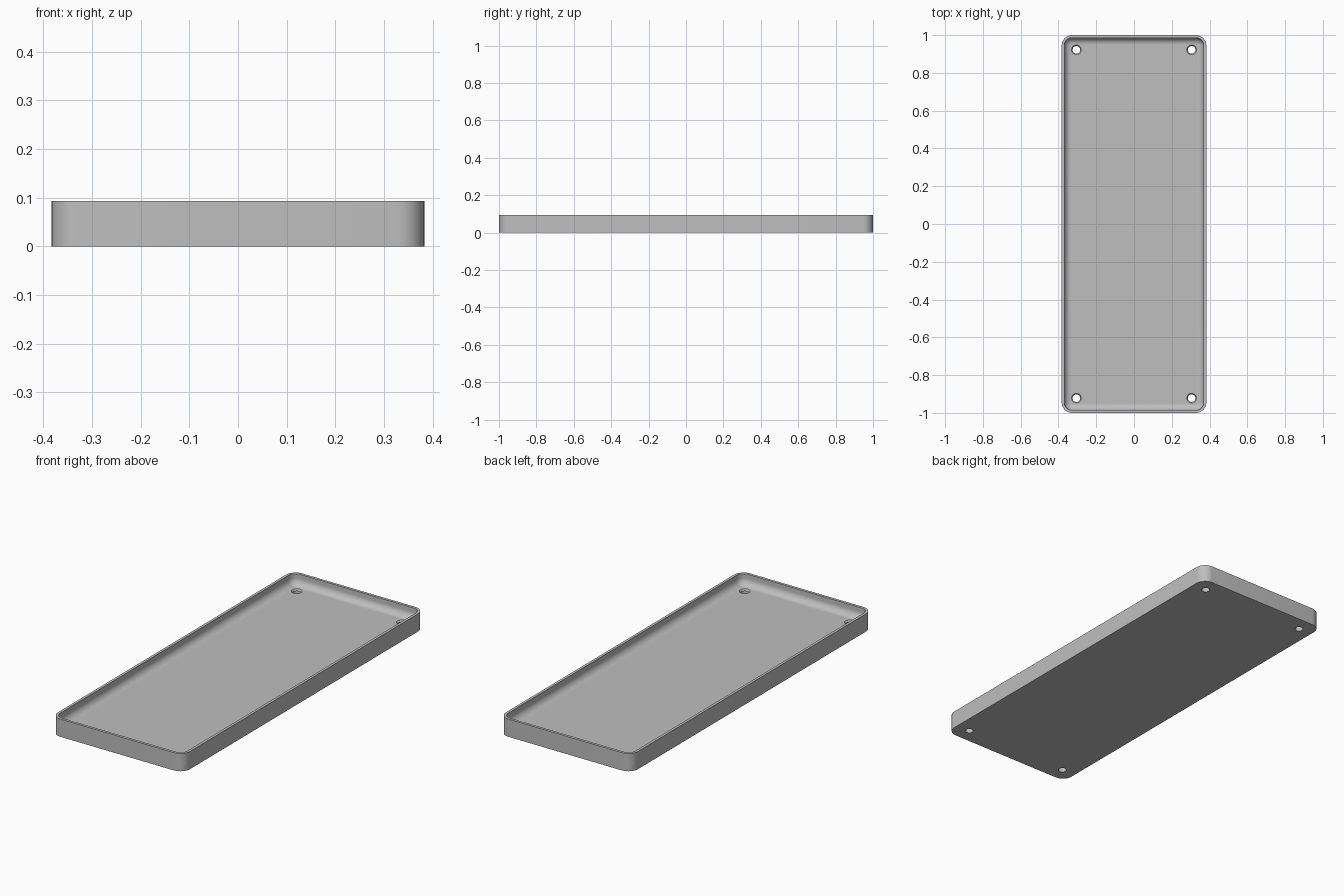
import bpy
import bmesh
from math import sin, cos, pi

cube = bpy.data.objects.get("Cube")
if cube:
    bpy.data.objects.remove(cube, do_unlink=True)

HALF_X, HALF_Y, HEIGHT = 0.383, 1.0, 0.093
CORNER, WALL, FLOOR, FILLET = 0.055, 0.014, 0.036, 0.035
HOLE_X, HOLE_Y = 0.305, 0.922

grey = bpy.data.materials.new("light grey")
grey.use_nodes = True
colour = (0.52, 0.52, 0.52, 1)
grey.diffuse_color = colour
grey.node_tree.nodes["Principled BSDF"].inputs["Base Color"].default_value = colour


def add_object(name, bm):
    bmesh.ops.recalc_face_normals(bm, faces=bm.faces)
    mesh = bpy.data.meshes.new(name)
    bm.to_mesh(mesh)
    bm.free()
    mesh.materials.append(grey)
    obj = bpy.data.objects.new(name, mesh)
    bpy.context.collection.objects.link(obj)
    return obj


def rounded_loop(bm, inset, z, steps=10):
    """Ring of vertices round a rounded rectangle, inset from the outer edge."""
    r = CORNER - inset
    ring = []
    for i, (sx, sy) in enumerate([(1, 1), (-1, 1), (-1, -1), (1, -1)]):
        for k in range(steps + 1):
            a = (i + k / steps) * pi / 2
            ring.append(bm.verts.new((sx * (HALF_X - CORNER) + r * cos(a),
                                      sy * (HALF_Y - CORNER) + r * sin(a), z)))
    return ring


def skin(bm, rings):
    """Join successive rings with quads and cap both ends."""
    for a, b in zip(rings, rings[1:]):
        n = len(a)
        for i in range(n):
            j = (i + 1) % n
            bm.faces.new((a[i], a[j], b[j], b[i]))
    bm.faces.new(rings[0])
    bm.faces.new(rings[-1])


# Tray: outer wall, flat rim, inner wall and rounded cove down to the floor
profile = [(0, 0), (0, HEIGHT), (WALL, HEIGHT)]
for k in range(9):
    a = k / 8 * pi / 2
    profile.append((WALL + FILLET * (1 - cos(a)), FLOOR + FILLET * (1 - sin(a))))
bm = bmesh.new()
skin(bm, [rounded_loop(bm, inset, z) for inset, z in profile])
tray = add_object("tray", bm)

# Countersunk screw holes, one near each corner
bm = bmesh.new()
hole_profile = [(0.020, -0.02), (0.020, 0.029), (0.026, FLOOR), (0.026, 0.06)]
for x in (-HOLE_X, HOLE_X):
    for y in (-HOLE_Y, HOLE_Y):
        skin(bm, [[bm.verts.new((x + r * cos(i * pi / 16), y + r * sin(i * pi / 16), z))
                   for i in range(32)] for r, z in hole_profile])
cutter = add_object("hole_cutter", bm)
cutter.hide_render = True

cut = tray.modifiers.new("screw holes", "BOOLEAN")
cut.operation = "DIFFERENCE"
cut.solver = "EXACT"
cut.object = cutter

bpy.ops.object.select_all(action="DESELECT")
tray.select_set(True)
bpy.context.view_layer.objects.active = tray
bpy.ops.object.modifier_apply(modifier=cut.name)
bpy.data.objects.remove(cutter, do_unlink=True)
bpy.ops.object.shade_smooth_by_angle(angle=pi / 6)
